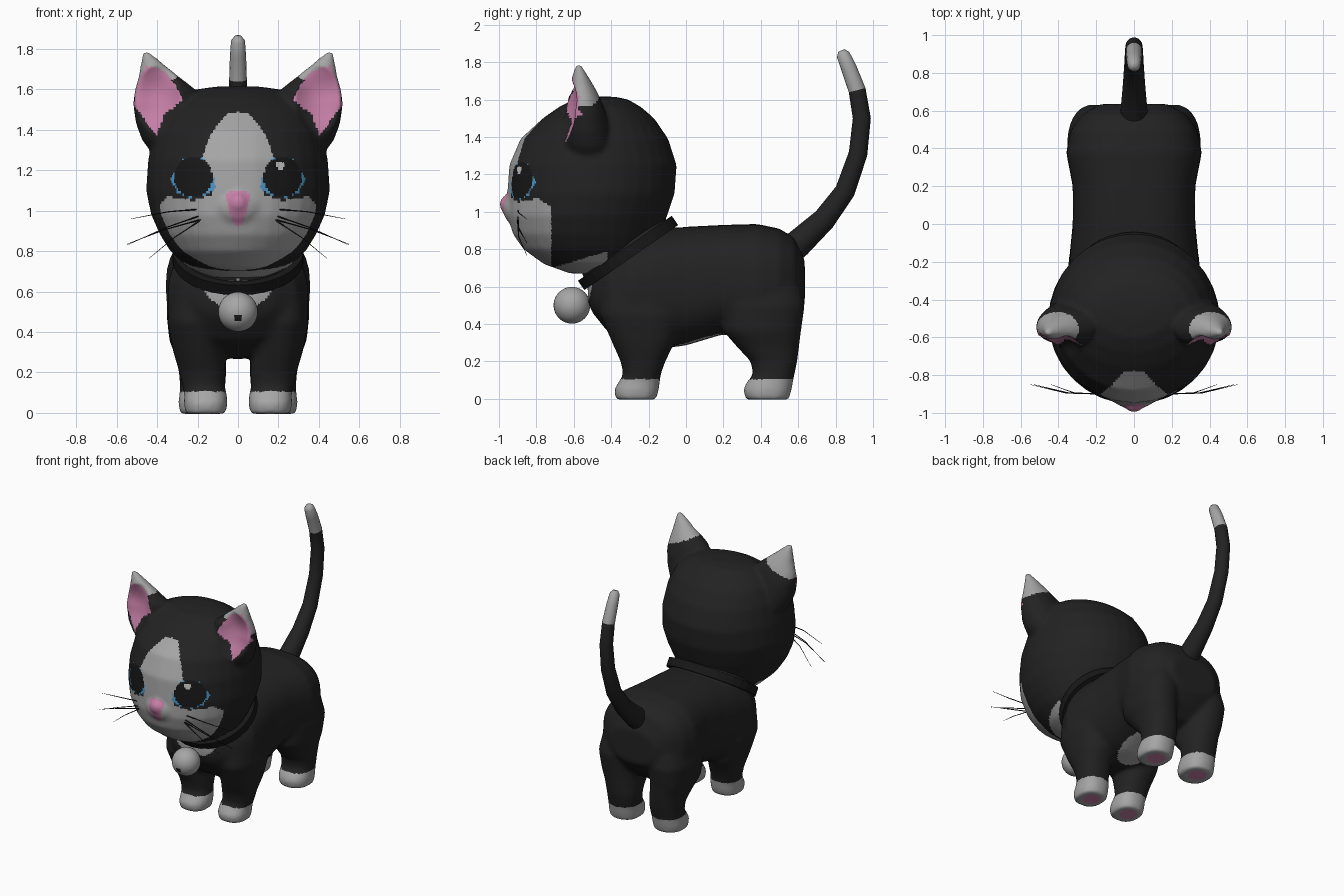
import bpy, bmesh, math
from mathutils import Vector, Matrix

if "Cube" in bpy.data.objects:
    bpy.data.objects.remove(bpy.data.objects["Cube"])


def material(name, rgb):
    m = bpy.data.materials.new(name)
    m.diffuse_color = (*rgb, 1)
    m.use_nodes = True
    m.node_tree.nodes["Principled BSDF"].inputs["Base Color"].default_value = m.diffuse_color
    return m


FUR, WHITE, PINK, BLUE, DARK, SHINE = range(6)
MATS = [material("black fur", (0.016, 0.016, 0.016)), material("pale fur", (0.38, 0.38, 0.38)),
        material("pink skin", (0.56, 0.21, 0.38)), material("blue iris", (0.07, 0.30, 0.56)),
        material("dark pupil", (0.009, 0.009, 0.009)), material("eye shine", (0.6, 0.6, 0.6))]


def loft(bm, rings):
    """Skin a list of point rings and cap both ends."""
    vs = [[bm.verts.new(p) for p in r] for r in rings]
    n = len(vs[0])
    for a, b in zip(vs, vs[1:]):
        for i in range(n):
            bm.faces.new((a[i], a[(i + 1) % n], b[(i + 1) % n], b[i]))
    bm.faces.new(vs[0])
    bm.faces.new(vs[-1][::-1])


def ring(c, u, v, p=2.0, n=32):
    """Superellipse ring around c with half axes u and v."""
    c, u, v = Vector(c), Vector(u), Vector(v)
    pts = []
    for i in range(n):
        a = 2 * math.pi * i / n
        co, si = math.cos(a), math.sin(a)
        pts.append(c + u * math.copysign(abs(co) ** (2 / p), co) + v * math.copysign(abs(si) ** (2 / p), si))
    return pts


def column(bm, rows, sx=1, p=2.0):
    """Upright loft from rows of z, x centre, x radius, y front, y back."""
    loft(bm, [ring((sx * x, (f + b) / 2, z), (r, 0, 0), (0, (b - f) / 2, 0), p) for z, x, r, f, b in rows])


def ellipsoid(bm, c, r, tilt=0):
    m = Matrix.Translation(c) @ Matrix.Rotation(tilt, 4, 'X') @ Matrix.Diagonal((*r, 1))
    bmesh.ops.create_uvsphere(bm, u_segments=32, v_segments=20, radius=1, matrix=m)


def finish(bm, name, smooth=True):
    bmesh.ops.recalc_face_normals(bm, faces=bm.faces[:])
    me = bpy.data.meshes.new(name)
    bm.to_mesh(me)
    bm.free()
    ob = bpy.data.objects.new(name, me)
    bpy.context.collection.objects.link(ob)
    for m in MATS:
        me.materials.append(m)
    me.polygons.foreach_set("use_smooth", [smooth] * len(me.polygons))
    return ob


def fuse(ob, voxel, steps):
    """Merge overlapping volumes into one soft skin."""
    r = ob.modifiers.new("fuse", 'REMESH')
    r.mode, r.voxel_size = 'VOXEL', voxel
    s = ob.modifiers.new("soften", 'SMOOTH')
    s.factor, s.iterations = 0.5, steps
    dg = bpy.context.evaluated_depsgraph_get()
    me = bpy.data.meshes.new_from_object(ob.evaluated_get(dg))
    ob.modifiers.clear()
    ob.data = me
    me.materials.clear()
    for m in MATS:
        me.materials.append(m)
    me.polygons.foreach_set("use_smooth", [True] * len(me.polygons))


def paint(ob, rule):
    for f in ob.data.polygons:
        f.material_index = rule(f.center, f.normal)


def inside(poly, x, z):
    hit = False
    for (x1, z1), (x2, z2) in zip(poly, poly[1:] + poly[:1]):
        if (z1 > z) != (z2 > z) and x < (x2 - x1) * (z - z1) / (z2 - z1) + x1:
            hit = not hit
    return hit


def oval(x, z, cx, cz, rx, rz):
    return ((x - cx) / rx) ** 2 + ((z - cz) / rz) ** 2 < 1


# Head with muzzle and ears
bm = bmesh.new()
column(bm, [(0.67, 0, 0.13, -0.62, -0.3), (0.72, 0, 0.25, -0.76, -0.22), (0.80, 0, 0.335, -0.87, -0.17),
            (0.88, 0, 0.385, -0.925, -0.14), (0.98, 0, 0.43, -0.955, -0.10), (1.1, 0, 0.455, -0.955, -0.06),
            (1.25, 0, 0.445, -0.945, -0.05), (1.39, 0, 0.415, -0.885, -0.095), (1.50, 0, 0.36, -0.765, -0.17),
            (1.56, 0, 0.30, -0.68, -0.24), (1.60, 0, 0.21, -0.6, -0.31), (1.615, 0, 0.1, -0.5, -0.38)])
ellipsoid(bm, (0, -0.89, 1.02), (0.13, 0.09, 0.10))
ellipsoid(bm, (0, -0.95, 1.04), (0.05, 0.048, 0.05))
EAR = [(1.25, 0.30, 0.10, -0.60, -0.42), (1.35, 0.33, 0.145, -0.65, -0.40), (1.43, 0.35, 0.155, -0.665, -0.41),
       (1.53, 0.365, 0.155, -0.66, -0.43), (1.60, 0.36, 0.15, -0.645, -0.455), (1.66, 0.39, 0.103, -0.63, -0.485),
       (1.72, 0.422, 0.06, -0.61, -0.52), (1.785, 0.455, 0.018, -0.59, -0.56)]
for s in (-1, 1):
    column(bm, EAR, s)
head = finish(bm, "head")
fuse(head, 0.013, 8)

EAR_PINK = [(0.455, 1.72), (0.50, 1.62), (0.515, 1.52), (0.46, 1.45), (0.405, 1.37), (0.36, 1.48), (0.27, 1.55),
            (0.31, 1.62), (0.36, 1.69)]
MUZZLE = [(-0.01, 1.49), (0.05, 1.48), (0.10, 1.43), (0.15, 1.35), (0.175, 1.26), (0.15, 1.17), (0.12, 1.08),
          (0.22, 1.05), (0.35, 1.07), (0.40, 1.02), (0.42, 0.9), (0.36, 0.68), (-0.01, 0.6)]
NOSE = [(-0.01, 1.105), (0.03, 1.10), (0.055, 1.08), (0.05, 1.01), (0.02, 0.93), (-0.01, 0.92)]
IRIS = [(0.11, 1.11), (0.12, 1.17), (0.17, 1.26), (0.27, 1.26), (0.335, 1.16), (0.30, 1.09), (0.24, 1.065),
        (0.16, 1.075)]

# Hollow the front of the ears
for v in head.data.vertices:
    d = ((abs(v.co.x) - 0.395) / 0.11) ** 2 + ((v.co.z - 1.55) / 0.17) ** 2
    if d < 1 and v.co.y < -0.56:
        v.co.y += 0.07 * (1 - d)


def head_colour(c, n):
    x, z = abs(c.x), c.z
    if c.y < -0.53 and x > 0.26 and z > 1.36 and n.y < 0.1 and inside(EAR_PINK, x, z):
        return PINK
    if x > 0.24 and z > 1.57 + 0.45 * (0.5 - x):
        return WHITE
    if c.y < -0.72:
        if inside(NOSE, x, z):
            return PINK
        if oval(c.x, z, 0.21, 1.225, 0.022, 0.018):
            return SHINE
        if oval(x, z, 0.222, 1.167, 0.095, 0.1):
            return DARK
        if inside(IRIS, x, z):
            return BLUE
        if inside(MUZZLE, x, z):
            return WHITE
    if c.y < -0.42 and z < 0.72 + 0.3 * (c.y + 0.65):
        return WHITE
    return FUR


paint(head, head_colour)

# Body with neck and four legs
bm = bmesh.new()
TORSO = [(-0.525, 0.52, 0.64, 0.09), (-0.50, 0.46, 0.70, 0.18), (-0.42, 0.36, 0.78, 0.29), (-0.3, 0.28, 0.86, 0.35),
         (-0.15, 0.265, 0.90, 0.34), (0, 0.285, 0.92, 0.325), (0.2, 0.345, 0.93, 0.325), (0.38, 0.31, 0.935, 0.36),
         (0.5, 0.34, 0.91, 0.335), (0.58, 0.42, 0.86, 0.275), (0.635, 0.5, 0.74, 0.18)]
loft(bm, [ring((0, y, (b + t) / 2), (w, 0, 0), (0, 0, (t - b) / 2), 2.5) for y, b, t, w in TORSO])
ellipsoid(bm, (0, -0.31, 0.78), (0.295, 0.275, 0.2), math.radians(34.7))
FRONT_LEG = [(-0.005, 0.16, 0.10, -0.375, -0.16), (0.05, 0.16, 0.108, -0.385, -0.145), (0.09, 0.16, 0.105, -0.36, -0.14),
             (0.13, 0.17, 0.105, -0.335, -0.135), (0.2, 0.175, 0.115, -0.35, -0.11), (0.3, 0.195, 0.125, -0.395, -0.06),
             (0.45, 0.21, 0.14, -0.46, -0.02), (0.6, 0.2, 0.13, -0.45, -0.1)]
HIND_LEG = [(-0.005, 0.18, 0.108, 0.32, 0.55), (0.05, 0.18, 0.115, 0.305, 0.565), (0.09, 0.178, 0.112, 0.325, 0.572),
            (0.13, 0.175, 0.112, 0.36, 0.58), (0.2, 0.175, 0.117, 0.345, 0.595), (0.28, 0.185, 0.125, 0.27, 0.605),
            (0.36, 0.2, 0.14, 0.2, 0.615), (0.5, 0.21, 0.145, 0.19, 0.635), (0.65, 0.19, 0.13, 0.25, 0.6)]
for s in (-1, 1):
    column(bm, FRONT_LEG, s, 2.3)
    column(bm, HIND_LEG, s, 2.3)
body = finish(bm, "body")
fuse(body, 0.014, 10)
CHEST = [(-0.01, 0.66), (0.17, 0.64), (0.16, 0.585), (0.09, 0.53), (-0.01, 0.52)]


def body_colour(c, n):
    x = abs(c.x)
    if n.z < -0.8 and c.z < 0.03:
        for px, py in ((0.16, -0.25), (0.18, 0.45)):
            if oval(x, c.y, px, py, 0.06, 0.065):
                return PINK
    if c.z < 0.105:
        return WHITE
    if c.y < -0.38 and inside(CHEST, x, c.z):
        return WHITE
    if n.z < -0.6 and c.z < 0.42 and oval(x, c.y, 0, 0.07, 0.13, 0.19):
        return WHITE
    return FUR


paint(body, body_colour)

# Tail with pale tip
bm = bmesh.new()
PATH = [(0.52, 0.77, 0.085), (0.60, 0.83, 0.075), (0.74, 0.96, 0.062), (0.85, 1.11, 0.054), (0.92, 1.31, 0.05),
        (0.94, 1.5, 0.048), (0.915, 1.65, 0.046), (0.87, 1.77, 0.042), (0.84, 1.84, 0.036), (0.83, 1.862, 0.018)]
rings = []
for i, (y, z, r) in enumerate(PATH):
    a, b = PATH[max(i - 1, 0)], PATH[min(i + 1, len(PATH) - 1)]
    t = Vector((0, b[0] - a[0], b[1] - a[1])).normalized()
    rings.append(ring((0, y, z), (r * 0.95, 0, 0), Vector((0, -t.z, t.y)) * r, 2, 16))
loft(bm, rings)
paint(finish(bm, "tail"), lambda c, n: WHITE if c.z > 1.66 else FUR)

# Collar band, tilted around the neck
bm = bmesh.new()
m = Matrix.Translation((0, -0.31, 0.78)) @ Matrix.Rotation(math.radians(34.7), 4, 'X')
rows = [[bm.verts.new(m @ Vector((a * math.cos(t), b * math.sin(t), h)))
         for t in (2 * math.pi * k / 32 for k in range(32))]
        for a, b, h in ((0.325, 0.305, -0.03), (0.325, 0.305, 0.03), (0.27, 0.25, 0.03), (0.27, 0.25, -0.03))]
for j in range(4):
    for k in range(32):
        a, b = rows[j], rows[(j + 1) % 4]
        bm.faces.new((a[k], a[(k + 1) % 32], b[(k + 1) % 32], b[k]))
paint(finish(bm, "collar", False), lambda c, n: DARK)

# Bell with a small dark hole
bm = bmesh.new()
ellipsoid(bm, (0, -0.61, 0.5), (0.098, 0.098, 0.098))
paint(finish(bm, "bell"), lambda c, n: DARK if c.y < -0.6 and oval(c.x, c.z, 0, 0.47, 0.02, 0.02) else WHITE)

# Whiskers
bm = bmesh.new()
for s in (-1, 1):
    for x0, z0, x1, z1 in ((0.16, 1.01, 0.53, 0.96), (0.16, 0.985, 0.55, 0.83), (0.17, 0.96, 0.55, 0.835),
                           (0.19, 0.95, 0.44, 0.765)):
        a, b = Vector((s * x0, -0.9, z0)), Vector((s * x1, -0.85, z1))
        mid = (a + b) / 2 + Vector((0, -0.02, 0.01))
        loft(bm, [ring(p, (0, r, 0), (0, 0, r), 2, 5) for p, r in ((a, 0.004), (mid, 0.003), (b, 0.001))])
paint(finish(bm, "whiskers"), lambda c, n: DARK)
